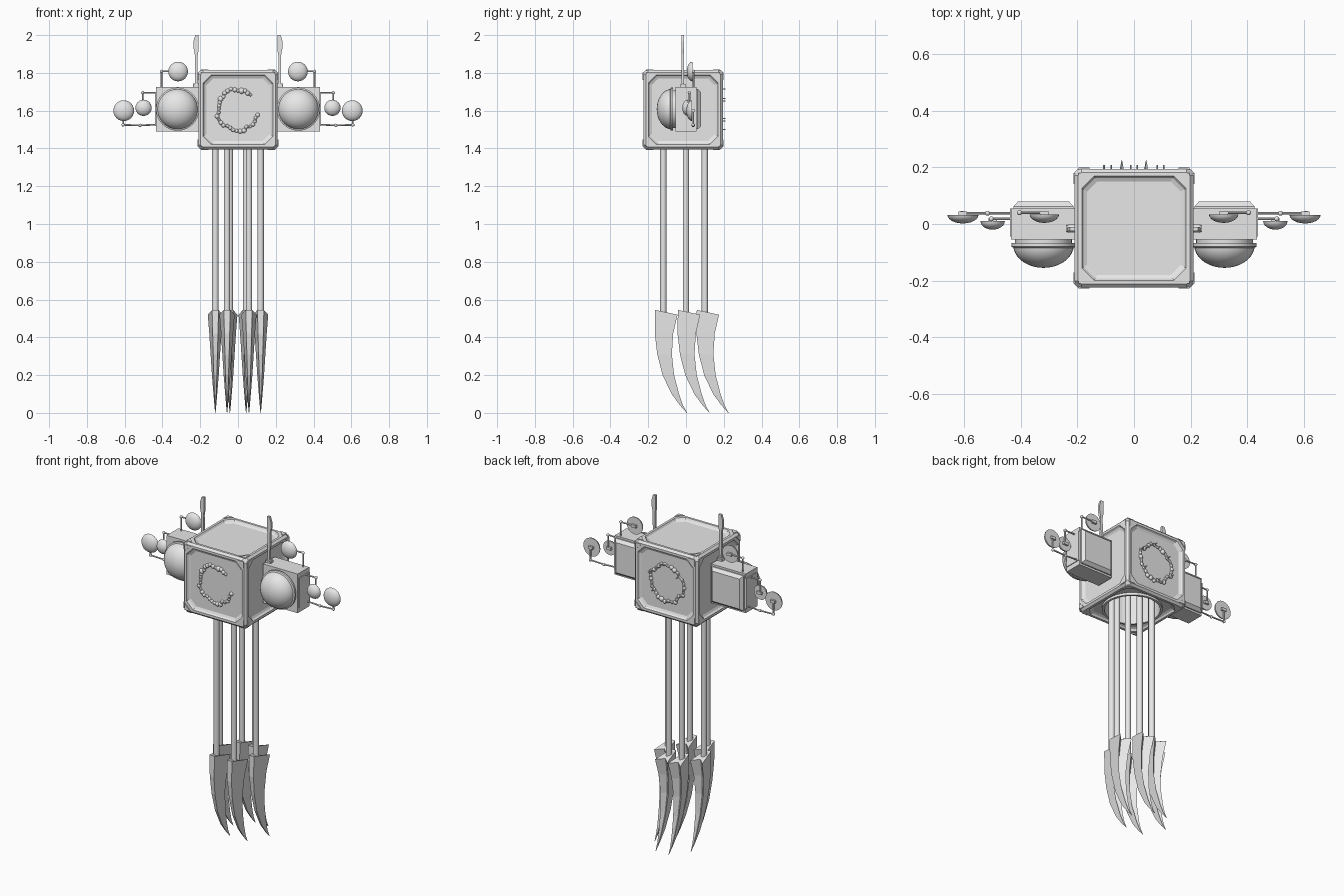
import bpy, bmesh, math, random
from mathutils import Vector, Matrix

random.seed(4)
if "Cube" in bpy.data.objects:
    bpy.data.objects.remove(bpy.data.objects["Cube"])

grey = bpy.data.materials.new("light_grey")
grey.use_nodes = True
grey.diffuse_color = (0.8, 0.8, 0.8, 1)
grey.node_tree.nodes["Principled BSDF"].inputs["Base Color"].default_value = (0.8, 0.8, 0.8, 1)

CENTRE = Vector((0, -0.015, 1.605))
HALF = 0.21


def finish(name, bm, smooth=False):
    bmesh.ops.remove_doubles(bm, verts=bm.verts, dist=1e-5)
    bmesh.ops.recalc_face_normals(bm, faces=bm.faces)
    mesh = bpy.data.meshes.new(name)
    bm.to_mesh(mesh)
    bm.free()
    ob = bpy.data.objects.new(name, mesh)
    bpy.context.collection.objects.link(ob)
    mesh.materials.append(grey)
    if smooth:
        bpy.ops.object.select_all(action="DESELECT")
        ob.select_set(True)
        bpy.context.view_layer.objects.active = ob
        bpy.ops.object.shade_smooth_by_angle(angle=math.radians(40))
    return ob


def add_box(bm, centre, size):
    m = Matrix.Translation(centre) @ Matrix.Diagonal((*size, 1))
    return bmesh.ops.create_cube(bm, size=1, matrix=m)["verts"]


def add_rod(bm, a, b, r, sides=8):
    a, b = Vector(a), Vector(b)
    turn = (b - a).to_track_quat("Z", "Y").to_matrix().to_4x4()
    bmesh.ops.create_cone(bm, cap_ends=True, segments=sides, radius1=r, radius2=r,
                          depth=(b - a).length, matrix=Matrix.Translation((a + b) / 2) @ turn)


def add_ball(bm, p, r, flat=1.0):
    bmesh.ops.create_icosphere(bm, subdivisions=2, radius=r,
                               matrix=Matrix.Translation(p) @ Matrix.Diagonal((1, flat, 1, 1)))


def bridge(bm, rings, cap_start=True, cap_end=True):
    for r0, r1 in zip(rings, rings[1:]):
        n = len(r0)
        for i in range(n):
            bm.faces.new((r0[i], r0[(i + 1) % n], r1[(i + 1) % n], r1[i]))
    if cap_start:
        bm.faces.new(rings[0])
    if cap_end:
        bm.faces.new(rings[-1])


def lathe(bm, centre, profile, seg=32):
    """Turn (radius, y) pairs around the y axis."""
    rings = [[bm.verts.new(centre + Vector((r * math.cos(t), y, r * math.sin(t))))
              for t in (2 * math.pi * i / seg for i in range(seg))] for r, y in profile]
    bridge(bm, rings)


def cap_profile(r, depth, steps=9):
    angles = [math.pi / 2 * i / steps for i in range(steps)] + [math.pi / 2 * 0.985]
    return [(r * math.cos(t), -depth * math.sin(t)) for t in angles]


# Housing: chamfered cube with an octagonal recess in every face
def octagon(a, c):
    b = a - c
    return [(a, -b), (a, b), (b, a), (-b, a), (-a, b), (-a, -b), (-b, -a), (b, -a)]


AXES = [Vector(v) for v in ((1, 0, 0), (-1, 0, 0), (0, 1, 0), (0, -1, 0), (0, 0, 1), (0, 0, -1))]


def on_face(n, u, v, h):
    s = Vector((0, 0, 1)) if abs(n.z) < 0.5 else Vector((0, 1, 0))
    return CENTRE + n * h + s.cross(n) * u + s * v


bm = bmesh.new()
for n in AXES:
    for u, v in octagon(0.198, 0.012):
        bm.verts.new(on_face(n, u, v, HALF))
bmesh.ops.convex_hull(bm, input=bm.verts)
bm.normal_update()
flat = [f for f in bm.faces if max(abs(k) for k in f.normal) > 0.99]
bmesh.ops.delete(bm, geom=flat, context="FACES")
for n in AXES:
    rings = [[bm.verts.new(on_face(n, u, v, h)) for u, v in octagon(a, c)]
             for a, c, h in ((0.198, 0.012, HALF), (0.184, 0.042, HALF),
                             (0.178, 0.041, 0.2), (0.166, 0.036, 0.194))]
    bridge(bm, rings, cap_start=False)
housing = finish("housing", bm)

# Round well in the underside, where the legs enter
bm = bmesh.new()
add_rod(bm, CENTRE - Vector((0, 0, 0.3)), CENTRE - Vector((0, 0, 0.03)), 0.152, 40)
cutter = finish("well_cutter", bm)
cutter.hide_render = True
cutter.hide_set(True)
cut = housing.modifiers.new("well", "BOOLEAN")
cut.operation, cut.object, cut.solver = "DIFFERENCE", cutter, "EXACT"

bm = bmesh.new()
rings = []
for r, z in ((0.152, -0.19), (0.165, -0.19), (0.165, -0.208), (0.152, -0.208)):
    rings.append([bm.verts.new(CENTRE + Vector((r * math.cos(t), r * math.sin(t), z)))
                  for t in (2 * math.pi * i / 40 for i in range(40))])
bridge(bm, rings + rings[:1], False, False)
finish("well_rim", bm, True)

# Triangular plates on the corners
bm = bmesh.new()
for n in AXES:
    for su in (1, -1):
        for sv in (1, -1):
            tri = ((0.196, 0.196), (0.196, 0.157), (0.157, 0.196))
            bridge(bm, [[bm.verts.new(on_face(n, su * u, sv * v, h)) for u, v in tri]
                        for h in (HALF - 0.002, HALF + 0.004)])
finish("corner_plates", bm)


# Lumpy relief rings on the front and back panels
def relief(name, y, start, sweep, spikes):
    bm = bmesh.new()
    count = 30
    pts = []
    for i in range(count + 1):
        t = math.radians(start + sweep * i / count)
        r = 0.108 + random.uniform(-0.009, 0.009)
        pts.append(Vector((r * math.cos(t), y, CENTRE.z + r * math.sin(t))))
    for i, p in enumerate(pts):
        add_ball(bm, p, random.uniform(0.008, 0.013) * (1.5 if i % 7 == 3 else 1), 0.8)
        if i:
            add_rod(bm, pts[i - 1], p, 0.007)
        if spikes and i % 5 == 2:
            add_rod(bm, p, p + Vector((0, 0.026, 0)), 0.003, 5)
    finish(name, bm, True)


relief("front_relief", CENTRE.y - 0.196, 50, 295, False)
relief("back_relief", CENTRE.y + 0.198, 0, 360, True)

# Legs and curved claws
# each claw row: height, front edge y, back edge y, front half width, back half width
CLAW = ((0.545, -0.043, 0.075, 0.017, 0.04), (0.42, -0.045, 0.052, 0.014, 0.032),
        (0.31, -0.032, 0.045, 0.011, 0.025), (0.2, -0.004, 0.057, 0.008, 0.018),
        (0.1, 0.044, 0.083, 0.005, 0.01), (0.04, 0.088, 0.104, 0.002, 0.005),
        (0.0, 0.124, 0.126, 0.001, 0.001))
for row, (x, y) in {"front": (0.058, -0.12), "middle": (0.12, 0.0), "back": (0.043, 0.1)}.items():
    for s, side in ((1, "left"), (-1, "right")):
        bm = bmesh.new()
        add_rod(bm, (s * x, y, 0.5), (s * x, y, 1.58), 0.017, 14)
        finish(f"{row}_{side}_leg", bm, True)
        bm = bmesh.new()
        rings = []
        for i, (z, f, b, wf, wb) in enumerate(CLAW):
            drop = 0.025 if i == 0 else 0
            section = ((-wf, f, z), (wf, f, z), (wb, b, z - drop),
                       (0, b - 0.35 * (b - f), z - drop), (-wb, b, z - drop))
            rings.append([bm.verts.new((s * x + px, y + py, pz)) for px, py, pz in section])
        bridge(bm, rings)
        finish(f"{row}_{side}_claw", bm)

# Side pods with domes, antennas and dishes
for s, side in ((1, "left"), (-1, "right")):
    bm = bmesh.new()
    add_box(bm, (s * 0.32, 0.0, 1.608), (0.23, 0.11, 0.235))
    rings = [[bm.verts.new((s * 0.32 + a * u, y, 1.608 + a * v))
              for u, v in ((1, 1), (-1, 1), (-1, -1), (1, -1))]
             for a, y in ((0.106, 0.05), (0.106, 0.062), (0.09, 0.08))]
    bridge(bm, rings)
    add_box(bm, (s * 0.433, 0.005, 1.608), (0.012, 0.1, 0.18))
    finish(f"{side}_pod", bm)

    bm = bmesh.new()
    hub = Vector((s * 0.32, 0, 1.608))
    lathe(bm, hub, ((0.1, -0.05), (0.1, -0.068), (0.114, -0.068), (0.114, -0.08), (0.106, -0.084)))
    lathe(bm, hub + Vector((0, -0.075, 0)), cap_profile(0.107, 0.08))
    finish(f"{side}_dome", bm, True)

    # Flat blade antenna on its bracket
    bm = bmesh.new()
    outline = ((0.211, 1.6), (0.225, 1.6), (0.229, 1.9), (0.235, 1.93), (0.235, 1.97),
               (0.226, 2.0), (0.209, 2.0), (0.209, 1.92), (0.214, 1.89))
    bridge(bm, [[bm.verts.new((s * x, y, z)) for x, z in outline] for y in (-0.024, -0.01)])
    finish(f"{side}_blade_antenna", bm)
    bm = bmesh.new()
    add_box(bm, (s * 0.22, -0.016, 1.725), (0.028, 0.03, 0.025))
    add_rod(bm, (s * 0.205, -0.016, 1.732), (s * 0.238, -0.016, 1.732), 0.012)
    finish(f"{side}_antenna_bracket", bm)

    # Dishes on bent arms: dish centre, radius, then the arm path
    dishes = {
        "upper": ((0.317, 0.034, 1.807), 0.052, ((0.405, 0.04, 1.71), (0.405, 0.04, 1.808), (0.317, 0.04, 1.808))),
        "middle": ((0.5, 0.01, 1.615), 0.043, ((0.425, 0.018, 1.695), (0.505, 0.018, 1.695), (0.505, 0.018, 1.615))),
        "outer": ((0.605, 0.032, 1.6), 0.055, ((0.42, 0.038, 1.527), (0.518, 0.038, 1.522), (0.608, 0.038, 1.525), (0.608, 0.038, 1.6))),
    }
    for place, (c, r, path) in dishes.items():
        c = Vector((s * c[0], c[1], c[2]))
        bm = bmesh.new()
        lathe(bm, c, cap_profile(r, 0.03, 6), 24)
        finish(f"{side}_{place}_dish", bm, True)
        bm = bmesh.new()
        add_box(bm, c + Vector((0, 0.005, 0)), (0.03, 0.014, 0.016))
        pts = [Vector((s * x, y, z)) for x, y, z in path]
        for a, b in zip(pts, pts[1:]):
            add_rod(bm, a, b, 0.0045)
        for p in pts[1:-1]:
            add_ball(bm, p, 0.009)
        finish(f"{side}_{place}_dish_arm", bm, True)
